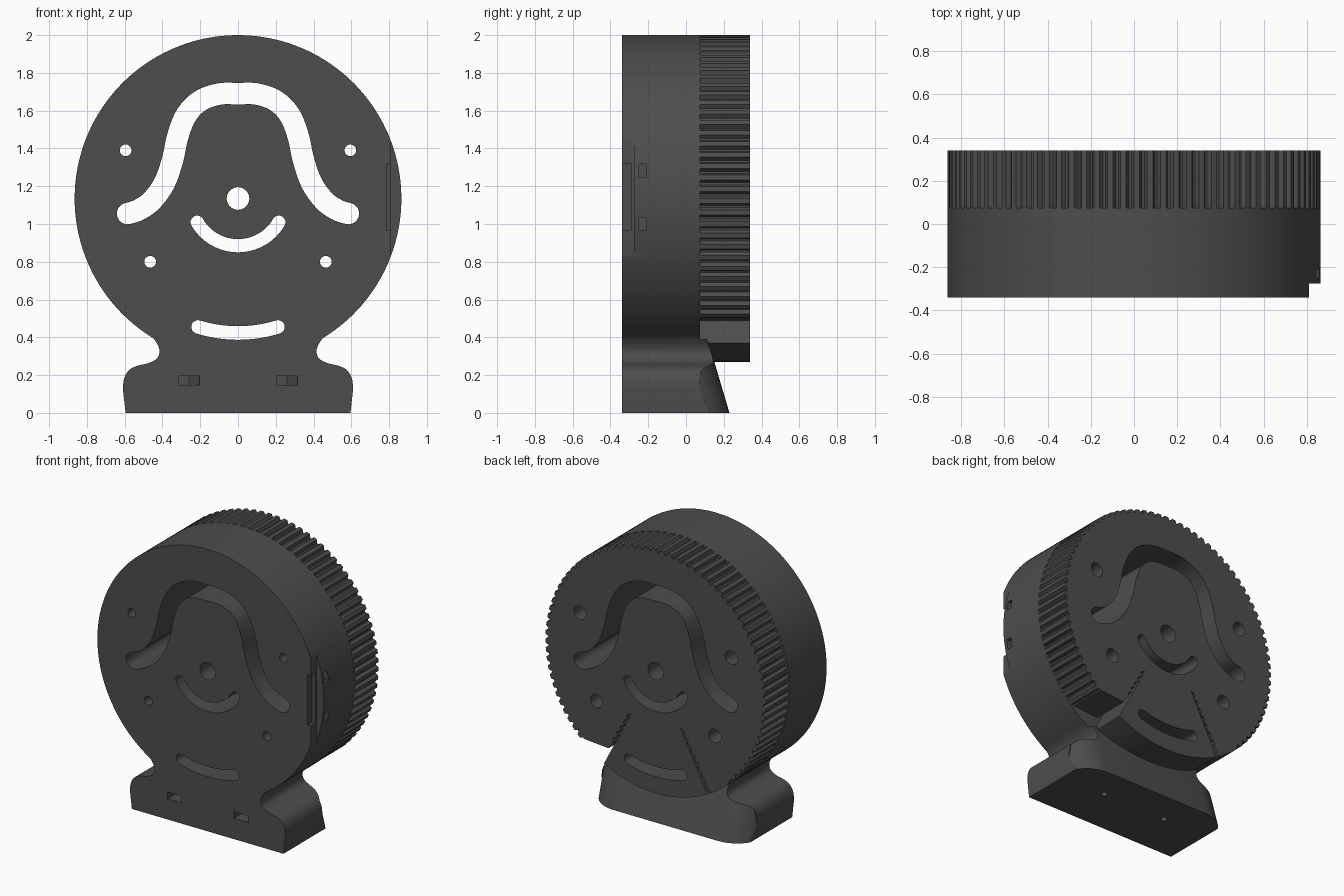
import bpy, bmesh, math

if "Cube" in bpy.data.objects:
    bpy.data.objects.remove(bpy.data.objects["Cube"])

CZ, R = 1.135, 0.865            # drum centre height and radius
FRONT, SPLIT, BACK = -0.34, 0.075, 0.34

mat = bpy.data.materials.new("charcoal")
mat.diffuse_color = (0.075, 0.075, 0.075, 1)
mat.use_nodes = True
mat.node_tree.nodes["Principled BSDF"].inputs["Base Color"].default_value = mat.diffuse_color


def make(name, bm):
    bmesh.ops.recalc_face_normals(bm, faces=bm.faces[:])
    me = bpy.data.meshes.new(name)
    bm.to_mesh(me)
    bm.free()
    me.materials.append(mat)
    ob = bpy.data.objects.new(name, me)
    bpy.context.collection.objects.link(ob)
    return ob


def loft(name, rings):
    bm = bmesh.new()
    loops = [[bm.verts.new(p) for p in ring] for ring in rings]
    n = len(loops[0])
    for a, b in zip(loops, loops[1:]):
        for i in range(n):
            bm.faces.new((a[i], a[(i + 1) % n], b[(i + 1) % n], b[i]))
    bm.faces.new(loops[0])
    bm.faces.new(loops[-1])
    return make(name, bm)


def prism(name, pts, y0, y1):
    return loft(name, [[(x, y, z) for x, z in pts] for y in (y0, y1)])


def box(x0, x1, y0, y1, z0, z1):
    return prism("cutter", [(x0, z0), (x1, z0), (x1, z1), (x0, z1)], y0, y1)


def boolean(ob, other, op="DIFFERENCE"):
    mod = ob.modifiers.new("cut", "BOOLEAN")
    mod.operation, mod.object, mod.solver = op, other, "EXACT"
    bpy.context.view_layer.objects.active = ob
    bpy.ops.object.modifier_apply(modifier=mod.name)
    bpy.data.objects.remove(other)


def polar(deg, r):              # angle measured from straight down towards +x
    a = math.radians(deg)
    return (r * math.sin(a), CZ - r * math.cos(a))


def circle(x, z, r, n=32):
    return [(x + r * math.cos(math.tau * i / n), z + r * math.sin(math.tau * i / n)) for i in range(n)]


def smooth(pts, steps=5):       # Catmull-Rom through the points
    p = [pts[0]] + pts + [pts[-1]]
    out = []
    for i in range(1, len(p) - 2):
        a, b, c, d = p[i - 1:i + 3]
        for s in range(steps):
            t = s / steps
            out.append(tuple(0.5 * (2 * b[k] + (c[k] - a[k]) * t
                       + (2 * a[k] - 5 * b[k] + 4 * c[k] - d[k]) * t * t
                       + (3 * b[k] - a[k] - 3 * c[k] + d[k]) * t ** 3) for k in (0, 1)))
    return out + [pts[-1]]


def slot(path, w):              # rounded-end slot outline around a path
    left, right, dirs = [], [], []
    for i, (x, z) in enumerate(path):
        a, b = path[max(i - 1, 0)], path[min(i + 1, len(path) - 1)]
        t = math.atan2(b[1] - a[1], b[0] - a[0])
        dirs.append(t)
        left.append((x - w * math.sin(t), z + w * math.cos(t)))
        right.append((x + w * math.sin(t), z - w * math.cos(t)))

    def cap(c, start):
        return [(c[0] + w * math.cos(start - math.pi * k / 8),
                 c[1] + w * math.sin(start - math.pi * k / 8)) for k in range(1, 8)]
    return (left + cap(path[-1], dirs[-1] + math.pi / 2) + right[::-1]
            + cap(path[0], dirs[0] - math.pi / 2))


# Foot and neck side curve, bottom to drum
side = [(0.595, 0)] + smooth([(0.61, 0.13), (0.602, 0.185), (0.575, 0.228), (0.53, 0.25), (0.475, 0.263),
                              (0.43, 0.287), (0.415, 0.325), (0.425, 0.36), (0.445, 0.392)], 4)
mirror = [(-x, z) for x, z in side[::-1]]

# Housing: drum, neck and foot in one outline
drum = [polar(31 + 298 * i / 110, R) for i in range(1, 110)]
housing = prism("housing", side + drum + mirror, FRONT, SPLIT)

# Foot heel: same outline, limited by a tapered block with rounded rear corners
heel = prism("heel", side + mirror, -0.25, 0.35)


def plan(z, back, r=0.22, hw=0.63):
    arc = [(hw - r + r * math.cos(math.pi * k / 20), back - r + r * math.sin(math.pi * k / 20)) for k in range(11)]
    pts = [(hw, -0.3)] + arc + [(-x, y) for x, y in arc[::-1]] + [(-hw, -0.3)]
    return [(x, y, z) for x, y in pts]


boolean(heel, loft("taper", [plan(-0.01, 0.233), plan(0.27, 0.15), plan(0.45, 0.09)]), "INTERSECT")
boolean(housing, heel, "UNION")

# Toothed rear cover with a slit-off sector at the bottom
TEETH, RV = 88, 0.843
outline = [polar(41.7, RV)]
step = 360 / TEETH
for i in range(TEETH):
    a = 42.5 + i * step
    if a + step > 319:
        break
    for f, r in ((0, RV), (0.2, R), (0.62, R), (0.82, RV)):
        outline.append(polar(a + f * step, r))
outline += [polar(319 + k * 1.9, R) for k in range(7)]


def ragged(sign, r_end):        # toothed slit edge from the inside out
    pts, r = [], 0.41
    while r < r_end - 0.05:
        for dr, da in ((0, 0), (0.012, 1.6), (0.03, 1.6), (0.042, 0)):
            pts.append(polar(sign * (29.2 + da * 0.5 / r), r + dr))
        r += 0.056
    return pts


outline += ragged(-1, 0.84)[::-1]
outline += [polar(-28.7, 0.40)]
outline += [polar(-28 + 56 * k / 20, R) for k in range(21)]
outline += [polar(28.7, 0.40)]
outline += ragged(1, 0.74) + [(0.37, 0.49)]
cover = prism("toothed_cover", outline, SPLIT, BACK)

# Slots and centre hole pass through both parts
half = [(0, 1.69), (0.1, 1.688), (0.2, 1.652), (0.275, 1.575), (0.32, 1.46), (0.345, 1.345),
        (0.388, 1.22), (0.455, 1.125), (0.525, 1.075), (0.585, 1.055)]
bell = smooth([(-x, z) for x, z in half[:0:-1]] + half)
holes = [slot(bell, 0.057),
         slot([polar(-60 + 5 * k, 0.25) for k in range(25)], 0.035),
         slot([polar(-17.3 + 1.73 * k, 0.712) for k in range(21)], 0.036),
         circle(0, CZ, 0.06)]
for ob in (housing, cover):
    for pts in holes:
        boolean(ob, prism("cutter", pts, -0.6, 0.6))
    # Screw holes, wider in the rear cover
    for x, z in ((0.595, 1.39), (0.465, 0.8)):
        for s in (-1, 1):
            boolean(ob, prism("cutter", circle(s * x, z, 0.031 if ob == housing else 0.048, 20), -0.6, 0.6))

# Flat and clip sockets on the right of the housing
boolean(housing, box(0.81, 1, -0.5, -0.275, 0.7, 1.6))
boolean(housing, box(0.785, 1, -0.5, -0.29, 0.965, 1.32))
for z in (0.965, 1.25):
    boolean(housing, box(0.785, 1, -0.25, -0.21, z, z + 0.067))

# Foot pockets with sloping floors, and holes underneath
for x in (-0.315, 0.205):
    plan_pts = [(x, -0.4), (x + 0.11, -0.4), (x + 0.11, -0.33), (x + 0.055, -0.25), (x, -0.25)]
    boolean(housing, loft("cutter", [[(a, b, z) for a, b in plan_pts] for z in (0.147, 0.195)]))
for s in (-0.25, 0.25):
    boolean(housing, loft("cutter", [[(a, b, z) for a, b in circle(s, 0, 0.021, 16)] for z in (-0.1, 0.1)]))

# Smooth curved walls, keep edges sharp
for ob in (housing, cover):
    bpy.ops.object.select_all(action="DESELECT")
    ob.select_set(True)
    bpy.context.view_layer.objects.active = ob
    bpy.ops.object.shade_smooth_by_angle(angle=math.radians(25))
